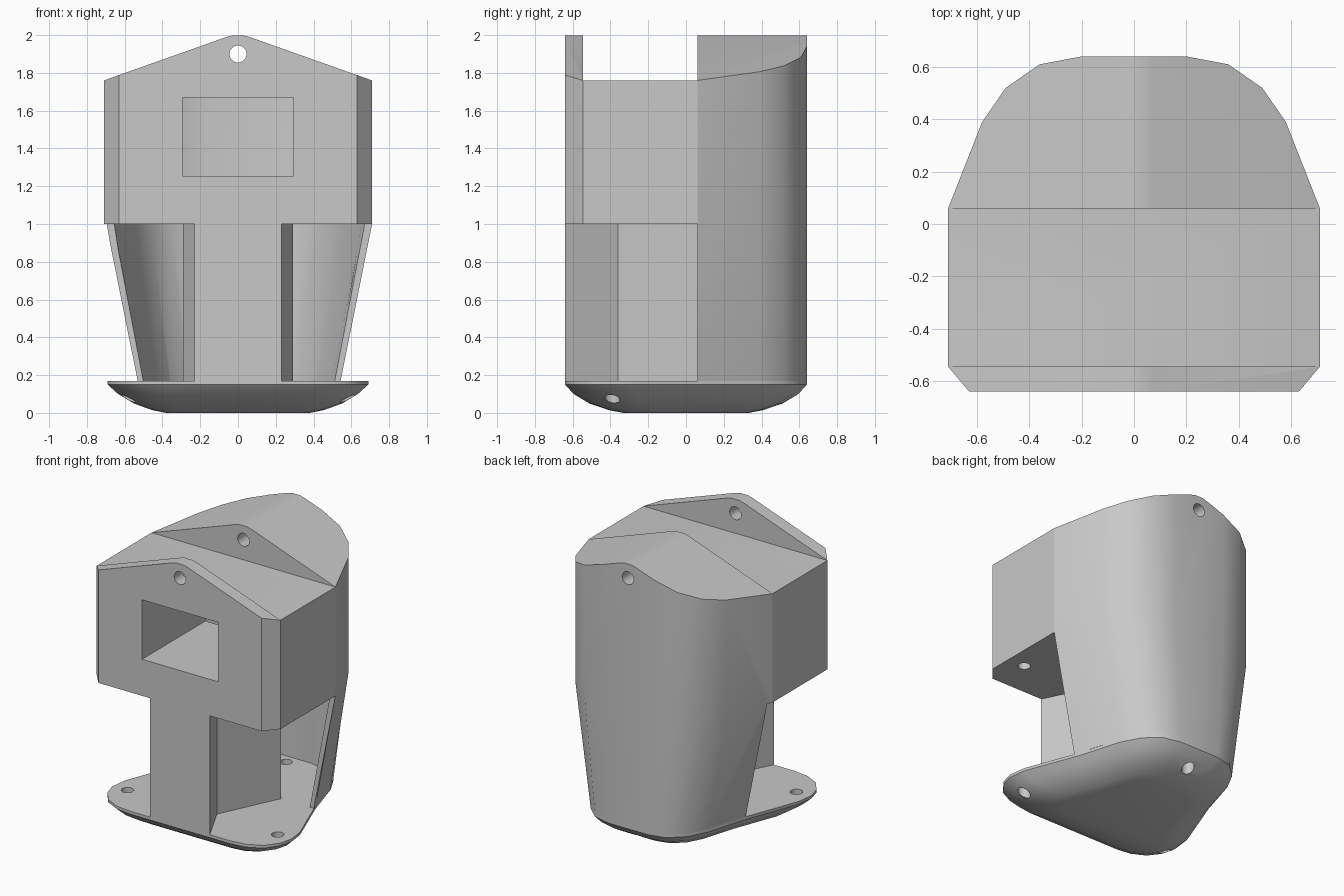
import bpy
import bmesh
import math
from mathutils import Matrix

cube = bpy.data.objects.get("Cube")
if cube:
    bpy.data.objects.remove(cube, do_unlink=True)

grey = bpy.data.materials.new("plain grey")
grey.use_nodes = True
COLOUR = (0.58, 0.58, 0.58, 1)
grey.diffuse_color = COLOUR
grey.node_tree.nodes["Principled BSDF"].inputs["Base Color"].default_value = COLOUR


def finish(name, bm):
    bmesh.ops.recalc_face_normals(bm, faces=bm.faces[:])
    mesh = bpy.data.meshes.new(name)
    bm.to_mesh(mesh)
    bm.free()
    mesh.materials.append(grey)
    ob = bpy.data.objects.new(name, mesh)
    bpy.context.collection.objects.link(ob)
    return ob


def loft(name, rings):
    """Skin a stack of matching rings and cap both ends."""
    bm = bmesh.new()
    loops = [[bm.verts.new(p) for p in ring] for ring in rings]
    n = len(loops[0])
    for a, b in zip(loops, loops[1:]):
        for i in range(n):
            j = (i + 1) % n
            bm.faces.new((a[i], a[j], b[j], b[i]))
    bm.faces.new(loops[0][::-1])
    bm.faces.new(loops[-1])
    return finish(name, bm)


def mirrored(half):
    return half + [(-x, y) for x, y in reversed(half)]


def stack(name, half, levels):
    """Loft a symmetric outline through levels of (z, x scale, y scale)."""
    outline = mirrored(half)
    return loft(name, [[(x * sx, y * sy, z) for x, y in outline] for z, sx, sy in levels])


def prism(name, half, z0, z1):
    return stack(name, half, [(z0, 1, 1), (z1, 1, 1)])


def box(name, x, y0, y1, z0, z1):
    return prism(name, [(x, y0), (x, y1)], z0, z1)


def cylinder(name, centre, radius, depth, along_y=False):
    bm = bmesh.new()
    turn = Matrix.Rotation(math.pi / 2, 4, "X") if along_y else Matrix()
    bmesh.ops.create_cone(bm, cap_ends=True, segments=24, radius1=radius, radius2=radius,
                          depth=depth, matrix=Matrix.Translation(centre) @ turn)
    return finish(name, bm)


def combine(ob, tool, operation="DIFFERENCE"):
    mod = ob.modifiers.new("cut", "BOOLEAN")
    mod.operation = operation
    mod.solver = "EXACT"
    mod.object = tool
    bpy.context.view_layer.objects.active = ob
    bpy.ops.object.modifier_apply(modifier=mod.name)
    bpy.data.objects.remove(tool, do_unlink=True)


def gable():
    half = [(0.8, 0.0), (0.8, 1.728), (0.07, 1.987), (0.03, 1.998)]
    profile = mirrored(half)
    return loft("gable_tool", [[(x, y, z) for x, z in profile] for y in (-1, 1)])


def cut_gable_and_eyelet(ob):
    combine(ob, gable(), "INTERSECT")
    combine(ob, cylinder("eyelet_tool", (0, 0, 1.9), 0.045, 3, True))


# Rear shell: rounded back, tapering inwards towards the base
TAPER = 0.765
rear = [(0.71, 0.06), (0.58, 0.39), (0.49, 0.52), (0.36, 0.61), (0.20, 0.64)]
inner = [(0.675, 0.05), (0.55, 0.37), (0.465, 0.49), (0.345, 0.575), (0.19, 0.605)]
rear_shell = stack("rear_shell", rear, [(0.17, TAPER, 1), (1, 1, 1), (2.1, 1, 1)])
cut_gable_and_eyelet(rear_shell)
combine(rear_shell, stack("cavity_tool", inner, [(0.1, 0.745, 1), (1, 1, 1), (1.7, 1, 1)]))
combine(rear_shell, box("rim_tool", 0.9, 0, 0.1, 0.1, 1))

# Front housing with a saddle on top, a window and blind fixing holes
housing = prism("front_housing", [(0.63, -0.64), (0.71, -0.545), (0.71, 0.06)], 1, 2.1)
cut_gable_and_eyelet(housing)
combine(housing, box("saddle_tool", 0.9, -0.545, 0.2, 1.76, 2.2))
combine(housing, box("window_tool", 0.293, -0.8, 0.2, 1.255, 1.67))

# Waisted column under the housing
column = prism("waisted_column", [(0.23, -0.64), (0.09, -0.36), (0.29, 0.06)], 0.17, 1)

# Dished base with rounded front corners
foot = [(0.39, -0.64), (0.50, -0.625), (0.60, -0.575), (0.665, -0.49), (0.69, -0.40),
        (0.675, -0.28), (0.53, 0.1)]
foot += [(x * TAPER, y) for x, y in rear[1:]]
base = stack("dished_base", foot, [(0, 0.55, 0.52), (0.015, 0.66, 0.64), (0.05, 0.80, 0.80),
                                   (0.10, 0.92, 0.93), (0.15, 1, 1), (0.17, 1, 1)])
for side in (-1, 1):
    combine(base, cylinder("fixing_tool", (side * 0.58, -0.39, 0.1), 0.04, 1))
    combine(housing, cylinder("fixing_tool", (side * 0.58, -0.39, 1), 0.04, 0.4))
combine(base, cylinder("fixing_tool", (0, 0.53, 0.1), 0.04, 0.5))

# Smooth the curves and keep the hard edges
bpy.ops.object.select_all(action="DESELECT")
for ob in (rear_shell, housing, column, base):
    ob.select_set(True)
bpy.context.view_layer.objects.active = base
bpy.ops.object.shade_smooth_by_angle(angle=math.radians(33))
